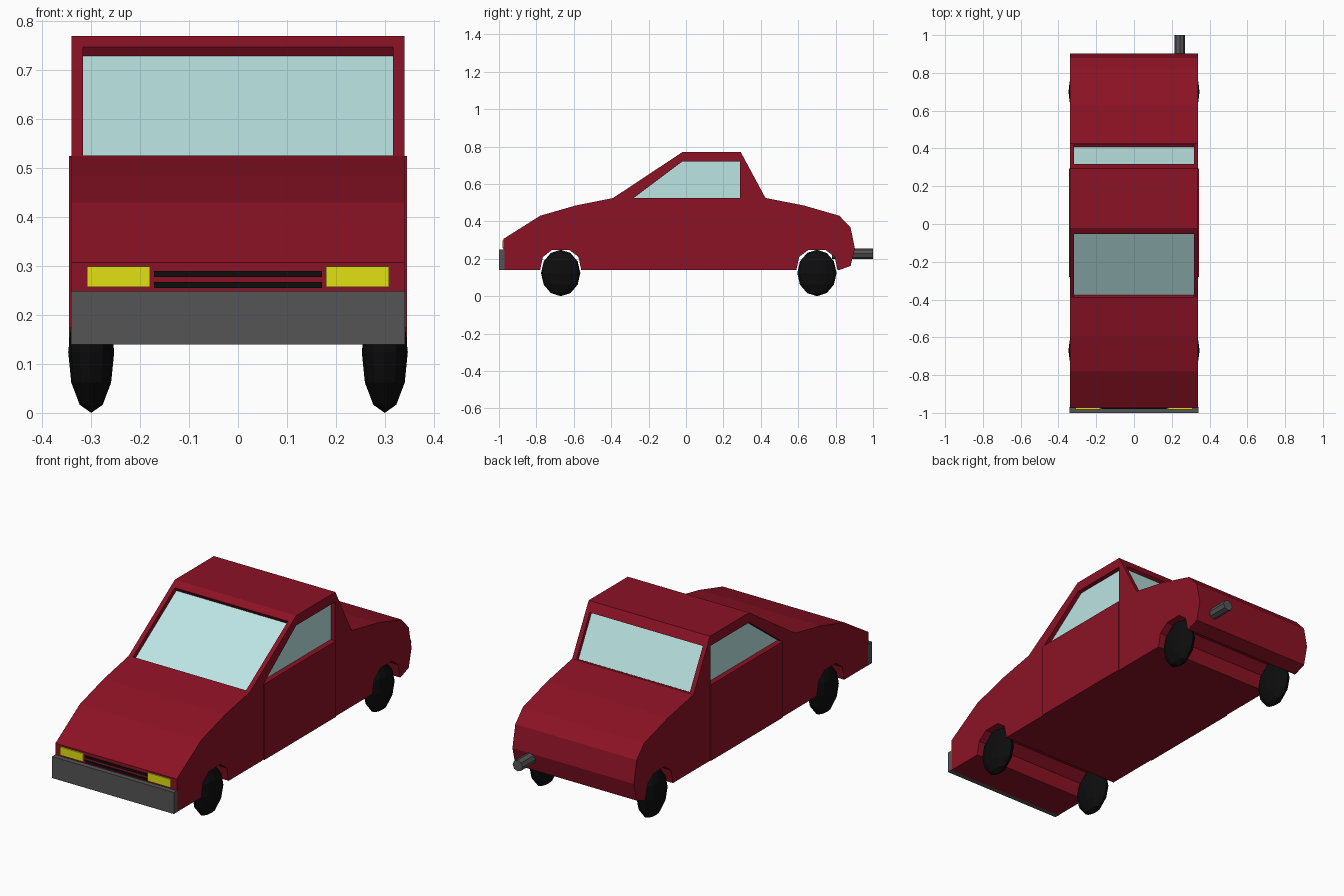
import bpy, bmesh, math
from mathutils import Matrix, Vector

if "Cube" in bpy.data.objects:
    bpy.data.objects.remove(bpy.data.objects["Cube"])


def material(name, rgb):
    m = bpy.data.materials.new(name)
    m.diffuse_color = (*rgb, 1)
    m.use_nodes = True
    m.node_tree.nodes["Principled BSDF"].inputs["Base Color"].default_value = m.diffuse_color
    return m


RED = material("red paint", (0.26, 0.006, 0.018))
GLASS = material("pale glass", (0.50, 0.78, 0.77))
BLACK = material("black rubber", (0.004, 0.004, 0.004))
DARK = material("dark grey", (0.09, 0.09, 0.09))
YELLOW = material("yellow lamp", (0.75, 0.75, 0.006))


def finish(name, bm, mat):
    bmesh.ops.recalc_face_normals(bm, faces=bm.faces)
    me = bpy.data.meshes.new(name)
    bm.to_mesh(me)
    bm.free()
    ob = bpy.data.objects.new(name, me)
    bpy.context.collection.objects.link(ob)
    if mat:
        me.materials.append(mat)
    return ob


def prism(name, profile, x0, x1, mat=None):
    """Extrude a (y, z) outline from x0 to x1."""
    bm = bmesh.new()
    face = bm.faces.new([bm.verts.new((x0, y, z)) for y, z in profile])
    ext = bmesh.ops.extrude_face_region(bm, geom=[face])["geom"]
    bmesh.ops.translate(bm, vec=(x1 - x0, 0, 0),
                        verts=[v for v in ext if isinstance(v, bmesh.types.BMVert)])
    return finish(name, bm, mat)


def box(name, x, y, z, mat):
    return prism(name, [(y[0], z[0]), (y[1], z[0]), (y[1], z[1]), (y[0], z[1])], *x, mat)


def slab(a, b, near, far):
    """Outline around the line a-b, between two offsets along its outward normal."""
    a, b = Vector(a), Vector(b)
    d = (b - a).normalized()
    n = Vector((-d.y, d.x))
    return [a + n * near, b + n * near, b + n * far, a + n * far]


def cut(ob, cutter):
    mod = ob.modifiers.new("window opening", 'BOOLEAN')
    mod.operation = 'DIFFERENCE'
    mod.solver = 'EXACT'
    mod.object = cutter
    cutter.hide_render = True
    cutter.hide_set(True)


# Body shell: side outline with both wheel arches
def arch(c):
    return [(c + dy, z) for dy, z in ((0.11, 0.14), (0.095, 0.21), (0.045, 0.248),
                                      (-0.045, 0.248), (-0.095, 0.21), (-0.11, 0.14))]


WHEELS = {"front": -0.67, "rear": 0.70}
outline = [(-0.975, 0.14), (-0.975, 0.307), (-0.78, 0.43), (-0.59, 0.485), (-0.39, 0.525),
           (-0.02, 0.77), (0.293, 0.77), (0.425, 0.525), (0.63, 0.485), (0.82, 0.43),
           (0.88, 0.367), (0.903, 0.255), (0.88, 0.162), (0.82, 0.14)]
body = prism("body", outline + arch(WHEELS["rear"]) + arch(WHEELS["front"]), -0.34, 0.34, RED)

# Recessed windscreen and rear window
for name, a, b, depth in (("windscreen", (-0.388, 0.526), (-0.053, 0.748), 0.024),
                          ("rear_window", (0.318, 0.724), (0.422, 0.530), 0.018)):
    cut(body, prism(name + "_cutter", slab(a, b, -depth, 0.06), -0.317, 0.317))
    prism(name, slab(a, b, -depth - 0.004, -depth + 0.001), -0.317, 0.317, GLASS)

# Side windows, doors and wheels on both sides
side = [(-0.28, 0.525), (-0.02, 0.72), (0.29, 0.72), (0.29, 0.525)]
for label, s in (("left", -1), ("right", 1)):
    cut(body, prism(label + "_window_cutter", side, s * 0.316, s * 0.40))
    prism(label + "_window", side, s * 0.313, s * 0.317, GLASS)
    box(label + "_door", (s * 0.33, s * 0.345), (-0.28, 0.293), (0.14, 0.525), RED)
    for end, y in WHEELS.items():
        bm = bmesh.new()
        bmesh.ops.create_uvsphere(bm, u_segments=12, v_segments=6, radius=1)
        bmesh.ops.transform(bm, verts=bm.verts, matrix=Matrix.Translation((s * 0.30, y, 0.124))
                            @ Matrix.Diagonal((0.047, 0.105, 0.124, 1)))
        finish(f"{end}_{label}_wheel", bm, BLACK)
    xs = (s * 0.18, s * 0.309)
    box(label + "_headlight", xs, (-0.981, -0.96), (0.257, 0.299), YELLOW)

# Bumper and grille bars
box("front_bumper", (-0.341, 0.341), (-1.0, -0.97), (0.14, 0.249), DARK)
for i, z in enumerate((0.255, 0.278)):
    box(f"grille_bar_{i + 1}", (-0.172, 0.172), (-0.979, -0.96), (z, z + 0.012), BLACK)

# Exhaust pipe
bm = bmesh.new()
bmesh.ops.create_cone(bm, cap_ends=True, segments=8, radius1=0.028, radius2=0.028, depth=0.22)
bmesh.ops.transform(bm, verts=bm.verts, matrix=Matrix.Translation((0.243, 0.89, 0.228))
                    @ Matrix.Rotation(math.pi / 2, 4, 'X'))
finish("exhaust_pipe", bm, DARK)
